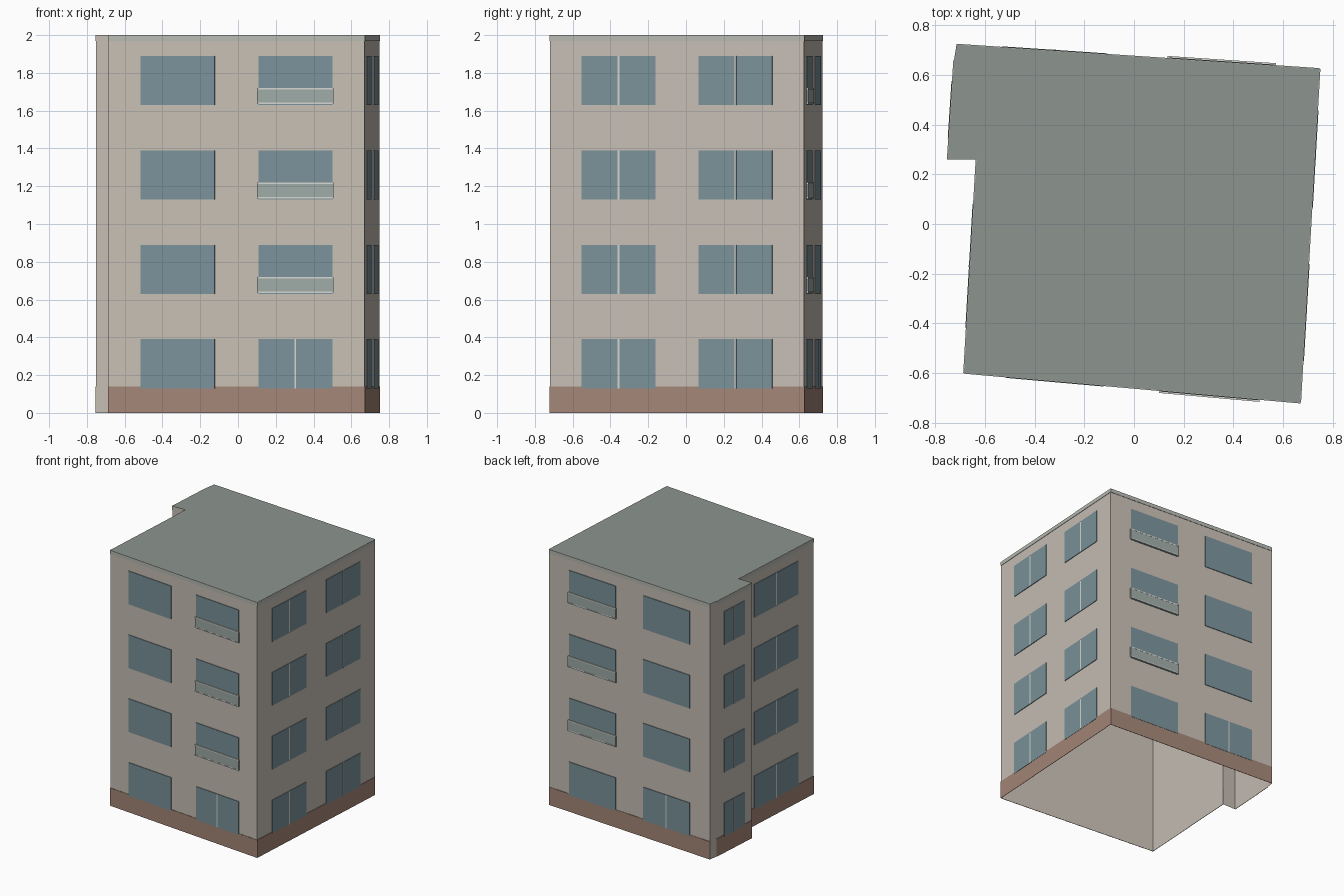
import bpy, bmesh
from mathutils import Vector

if "Cube" in bpy.data.objects:
    bpy.data.objects.remove(bpy.data.objects["Cube"])

H, FLOORS, STOREY = 2.0, 4, 0.5

# Footprint corners, counter-clockwise seen from above
PLAN = [Vector(p) for p in [(-0.685, -0.60), (0.67, -0.72), (0.748, 0.625), (-0.715, 0.723),
                            (-0.725, 0.66), (-0.751, 0.26), (-0.635, 0.26)]]
SIDES = [(PLAN[i], PLAN[(i + 1) % len(PLAN)]) for i in range(len(PLAN))]
FRONT, RIGHT, BACK, SLIVER, LEFT_BACK, NOTCH, LEFT_FRONT = range(7)

COLOURS = {
    "wall": (0.57, 0.52, 0.46, 1), "roof": (0.264, 0.30, 0.28, 1),
    "brick": (0.373, 0.238, 0.187, 1), "cornice": (0.48, 0.49, 0.45, 1),
    "glass": (0.196, 0.29, 0.324, 1), "frame": (0.68, 0.68, 0.64, 1),
    "balcony": (0.342, 0.406, 0.386, 1),
}
MATS = {}
for key, col in COLOURS.items():
    MATS[key] = bpy.data.materials.new(key)
    MATS[key].diffuse_color = col


def finish(bm, name, mat):
    mesh = bpy.data.meshes.new(name)
    bm.to_mesh(mesh)
    bm.free()
    mesh.materials.append(MATS[mat])
    bpy.context.collection.objects.link(bpy.data.objects.new(name, mesh))


def panel(bm, side, s0, s1, z0, z1, depth):
    """Shallow box standing on a wall, open towards the wall; s runs 0..1 along it."""
    a, b = SIDES[side]
    d = b - a
    n = Vector((d.y, -d.x)).normalized()
    rings = []
    for off in (0.0, depth):
        p, q = a + d * s0 + n * off, a + d * s1 + n * off
        rings.append([bm.verts.new(v) for v in [(p.x, p.y, z0), (q.x, q.y, z0),
                                                (q.x, q.y, z1), (p.x, p.y, z1)]])
    inner, outer = rings
    bm.faces.new(outer)
    for i in range(4):
        j = (i + 1) % 4
        bm.faces.new((inner[i], inner[j], outer[j], outer[i]))


# Walls: open shell, no floor
bm = bmesh.new()
for a, b in SIDES:
    bm.faces.new([bm.verts.new(v) for v in [(a.x, a.y, 0), (b.x, b.y, 0), (b.x, b.y, H), (a.x, a.y, H)]])
bmesh.ops.remove_doubles(bm, verts=bm.verts, dist=1e-5)
finish(bm, "walls", "wall")

# Flat roof
bm = bmesh.new()
bm.faces.new([bm.verts.new((p.x, p.y, H)) for p in PLAN])
finish(bm, "roof", "roof")

# Brick base and cornice strips on the main walls
MAIN = (FRONT, RIGHT, BACK, LEFT_BACK, LEFT_FRONT)
base, cornice = bmesh.new(), bmesh.new()
for side in MAIN:
    panel(base, side, 0, 1, 0, 0.14, 0.003)
    panel(cornice, side, 0, 1, 1.97, H, 0.003)
finish(base, "base_band", "brick")
finish(cornice, "cornice", "cornice")

# Windows, mullions and balconies
TWO = [(0.125, 0.415), (0.585, 0.875)]
ONE = [(0.21, 0.79)]
glass, bars, fronts, rails = (bmesh.new() for _ in range(4))
for side in MAIN:
    a, b = SIDES[side]
    length = (b - a).length
    street = side in (FRONT, BACK)
    for col, (s0, s1) in enumerate(ONE if side in (LEFT_BACK, LEFT_FRONT) else TWO):
        balcony_col = col == (1 if side == FRONT else 0)
        for f in range(FLOORS):
            z = f * STOREY
            panel(glass, side, s0, s1, z + 0.13, z + 0.39, 0.005)
            # Split windows: all on the sides, one ground-floor door at front and back
            if not street or (f == 0 and col == 1):
                m, w = (s0 + s1) / 2, 0.0045 / length
                panel(bars, side, m - w, m + w, z + 0.13, z + 0.39, 0.006)
            # Balcony parapet with slab and rail
            if street and balcony_col and f > 0:
                e = 0.004
                panel(fronts, side, s0 - e, s1 + e, z + 0.142, z + 0.212, 0.010)
                panel(rails, side, s0 - e, s1 + e, z + 0.212, z + 0.220, 0.011)
                panel(rails, side, s0 - e, s1 + e, z + 0.134, z + 0.142, 0.011)
finish(glass, "windows", "glass")
finish(bars, "window_mullions", "frame")
finish(fronts, "balcony_fronts", "balcony")
finish(rails, "balcony_rails", "frame")

for m in bpy.data.materials:
    if m.users and not m.is_grease_pencil:
        m.use_nodes = True
        m.node_tree.nodes["Principled BSDF"].inputs["Base Color"].default_value = m.diffuse_color
